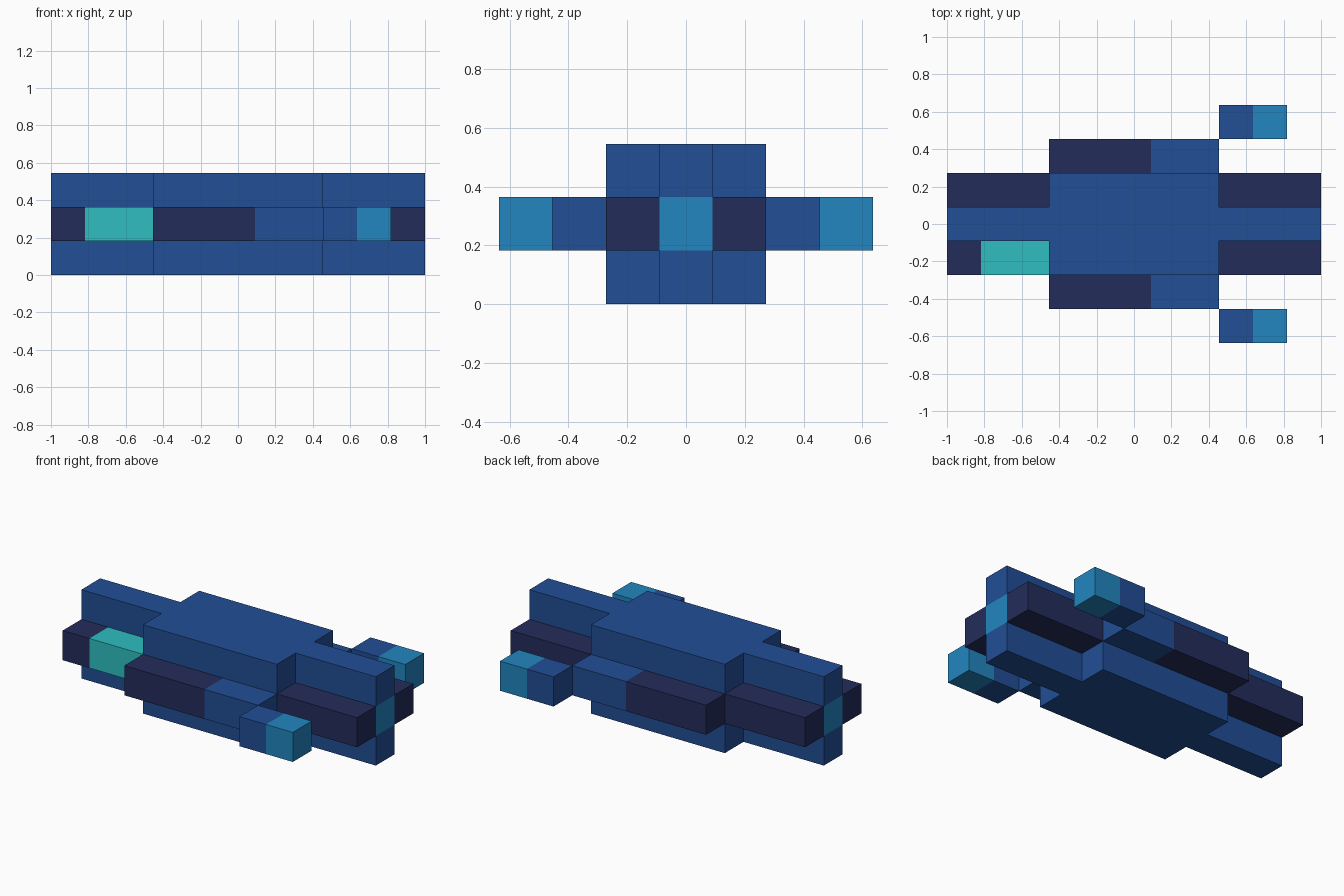
import bpy
import bmesh
from mathutils import Vector

if "Cube" in bpy.data.objects:
    bpy.data.objects.remove(bpy.data.objects["Cube"], do_unlink=True)

U = 2 / 11  # one block of the grid


def material(name, rgb):
    linear = [((c / 255 + 0.055) / 1.055) ** 2.4 for c in rgb] + [1]
    mat = bpy.data.materials.new(name)
    mat.use_nodes = True
    mat.diffuse_color = linear
    mat.node_tree.nodes["Principled BSDF"].inputs["Base Color"].default_value = linear
    return mat


blue = material("royal blue", (33, 78, 150))
navy = material("dark navy", (35, 44, 90))
sky = material("sky blue", (34, 134, 192))
teal = material("teal", (46, 190, 192))


def block(name, mat, x, y, z):
    """Box between (low, high) limits: x from the tail end, y from the middle, z from the ground."""
    bm = bmesh.new()
    bmesh.ops.create_cube(bm, size=1)
    low = Vector((x[0] - 5.5, y[0], z[0]))
    high = Vector((x[1] - 5.5, y[1], z[1]))
    for v in bm.verts:
        v.co = Vector([(low[i] if v.co[i] < 0 else high[i]) * U for i in range(3)])
    mesh = bpy.data.meshes.new(name)
    bm.to_mesh(mesh)
    bm.free()
    mesh.materials.append(mat)
    obj = bpy.data.objects.new(name, mesh)
    bpy.context.collection.objects.link(obj)


MID = (1, 2)        # middle layer
CENTRE = (-.5, .5)  # centre column

# Central hull
block("hull", blue, (3, 8), (-1.5, 1.5), (0, 3))

# End fins with a light in each tip
for end, span, root, tip in (("left", (8, 11), (8, 10), (10, 11)),
                             ("right", (0, 3), (1, 3), (0, 1))):
    block(end + "_lower_fin", blue, span, CENTRE, (0, 1))
    block(end + "_upper_fin", blue, span, CENTRE, (2, 3))
    block(end + "_fin_root", blue, root, CENTRE, MID)
    block(end + "_end_light", sky, tip, CENTRE, MID)

# Parts repeated on the front and back sides
for side, s in (("front", -1), ("back", 1)):
    def row(a, b):
        return tuple(sorted((s * a, s * b)))

    inner, outer, far = row(.5, 1.5), row(1.5, 2.5), row(2.5, 3.5)
    block(side + "_left_rail", navy, (8, 11), inner, MID)
    block(side + "_dark_side_panel", navy, (3, 6), outer, MID)
    block(side + "_blue_side_panel", blue, (6, 8), outer, MID)
    block(side + "_pod", blue, (8, 9), far, MID)
    block(side + "_pod_light", sky, (9, 10), far, MID)

# Right rails, with the window on the front one only
block("back_right_rail", navy, (0, 3), (.5, 1.5), MID)
block("front_right_rail", navy, (0, 1), (-1.5, -.5), MID)
block("window", teal, (1, 3), (-1.5, -.5), MID)
